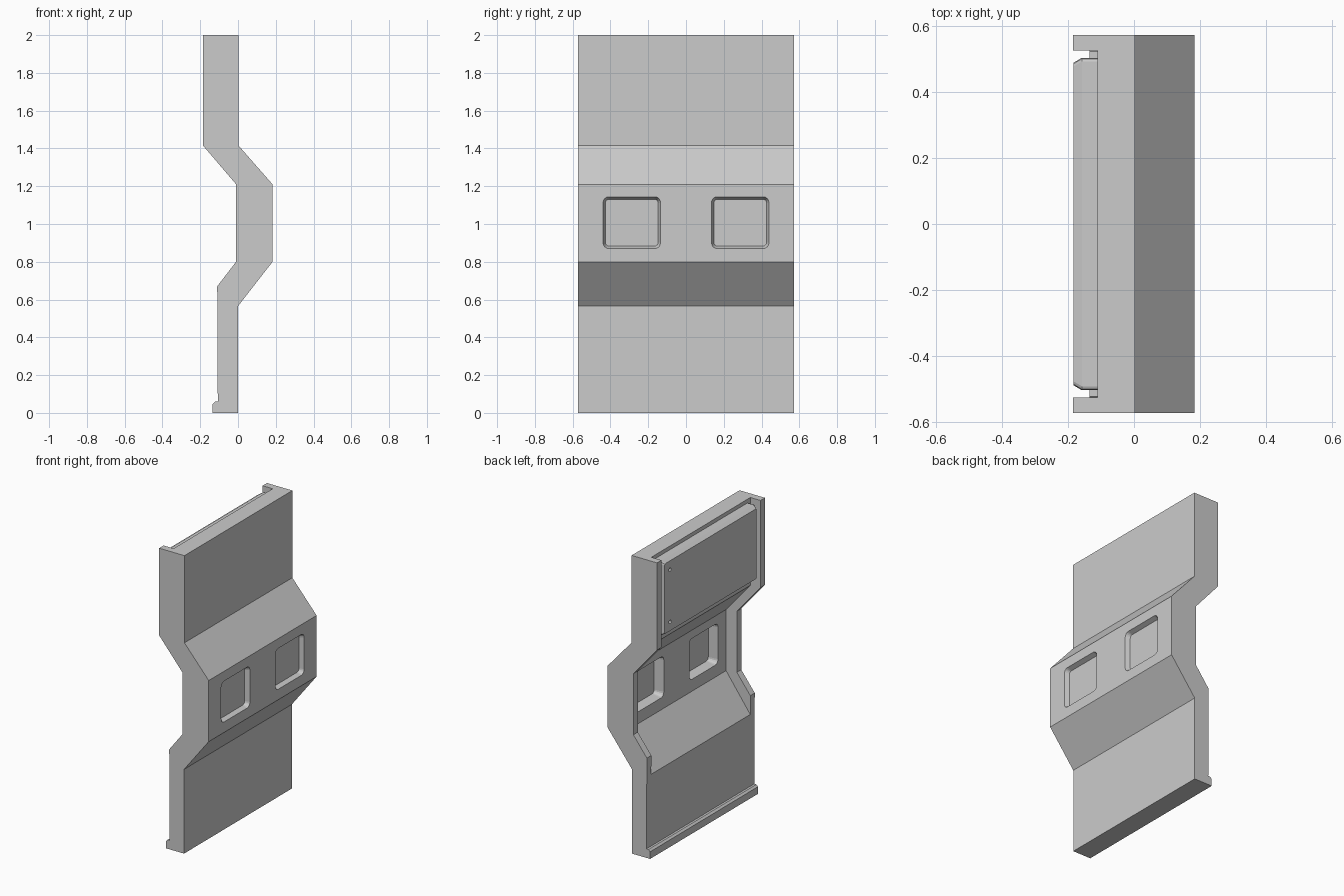
import bpy, bmesh, math

if "Cube" in bpy.data.objects:
    bpy.data.objects.remove(bpy.data.objects["Cube"])


def finish(name, bm):
    bmesh.ops.recalc_face_normals(bm, faces=bm.faces)
    mesh = bpy.data.meshes.new(name)
    bm.to_mesh(mesh)
    bm.free()
    obj = bpy.data.objects.new(name, mesh)
    bpy.context.collection.objects.link(obj)
    return obj


def loft(name, rings):
    """Skin a closed solid through rings with equal point counts."""
    bm = bmesh.new()
    loops = [[bm.verts.new(p) for p in ring] for ring in rings]
    n = len(loops[0])
    for a, b in zip(loops, loops[1:]):
        for i in range(n):
            bm.faces.new((a[i], a[(i + 1) % n], b[(i + 1) % n], b[i]))
    bm.faces.new(loops[0])
    bm.faces.new(loops[-1])
    return finish(name, bm)


def prism(name, profile, half_y):
    """Extrude an (x, z) profile along y."""
    return loft(name, [[(x, y, z) for x, z in profile] for y in (-half_y, half_y)])


def rounded_ring(x, cy, cz, hy, hz, r, steps=4):
    """Rounded rectangle in the y-z plane."""
    pts = []
    for q, (sy, sz) in enumerate(((1, 1), (-1, 1), (-1, -1), (1, -1))):
        for i in range(steps + 1):
            a = math.pi / 2 * (q + i / steps)
            pts.append((x, cy + sy * (hy - r) + r * math.cos(a),
                        cz + sz * (hz - r) + r * math.sin(a)))
    return pts


def cut(target, cutter):
    mod = target.modifiers.new("cut", 'BOOLEAN')
    mod.operation = 'DIFFERENCE'
    mod.solver = 'EXACT'
    mod.object = cutter
    cutter.hide_render = True
    bpy.context.view_layer.objects.active = target
    bpy.ops.object.modifier_apply(modifier=mod.name)
    bpy.data.objects.remove(cutter, do_unlink=True)


# Cranked wall body with bottom lip
body = prism("wall_body", [
    (0, 0), (0, 0.565), (0.183, 0.80), (0.183, 1.21), (0.003, 1.415), (0.003, 2),
    (-0.185, 2), (-0.185, 1.415), (-0.01, 1.21), (-0.01, 0.80), (-0.11, 0.67),
    (-0.107, 0.06), (-0.122, 0.06), (-0.134, 0.048), (-0.134, 0)], 0.572)

# Recess in the back, leaving a flange along each side
cut(body, prism("back_recess", [
    (-0.3, 2.1), (-0.11, 2.1), (-0.11, 1.41), (0.07, 1.2),
    (0.07, 0.79), (-0.112, 0.54), (-0.3, 0.54)], 0.525))

# Windows: tapered pocket front, deeper pocket behind, thin pane left between
for s in (-1, 1):
    cy, cz = s * 0.287, 1.007
    cut(body, loft("front_pocket", [
        rounded_ring(0.153, cy, cz, 0.14, 0.124, 0.02),
        rounded_ring(0.183, cy, cz, 0.152, 0.137, 0.03),
        rounded_ring(0.2, cy, cz, 0.152, 0.137, 0.03)]))
    cut(body, loft("back_pocket", [
        rounded_ring(0.05, cy, cz, 0.152, 0.137, 0.03),
        rounded_ring(0.07, cy, cz, 0.152, 0.137, 0.03),
        rounded_ring(0.135, cy, cz, 0.142, 0.126, 0.02)]))

# Chamfered access panel on the upper back
panel = loft("access_panel", [
    rounded_ring(-0.105, 0, 1.725, 0.503, 0.25, 0.012, 2),
    rounded_ring(-0.158, 0, 1.725, 0.503, 0.25, 0.012, 2),
    rounded_ring(-0.183, 0, 1.725, 0.488, 0.235, 0.012, 2)])

# Two small fixing holes along one edge of the panel
for z in (1.9, 1.55):
    cut(panel, loft("fixing_hole", [
        rounded_ring(x, 0.43, z, 0.012, 0.012, 0.0119, 3) for x in (-0.2, -0.168)]))

# Mounting rails either side of the panel
for s, side in ((-1, "left"), (1, "right")):
    loft("panel_rail_" + side, [
        rounded_ring(x, s * 0.509, 1.725, 0.016, 0.22, 0.003, 1) for x in (-0.105, -0.134)])
